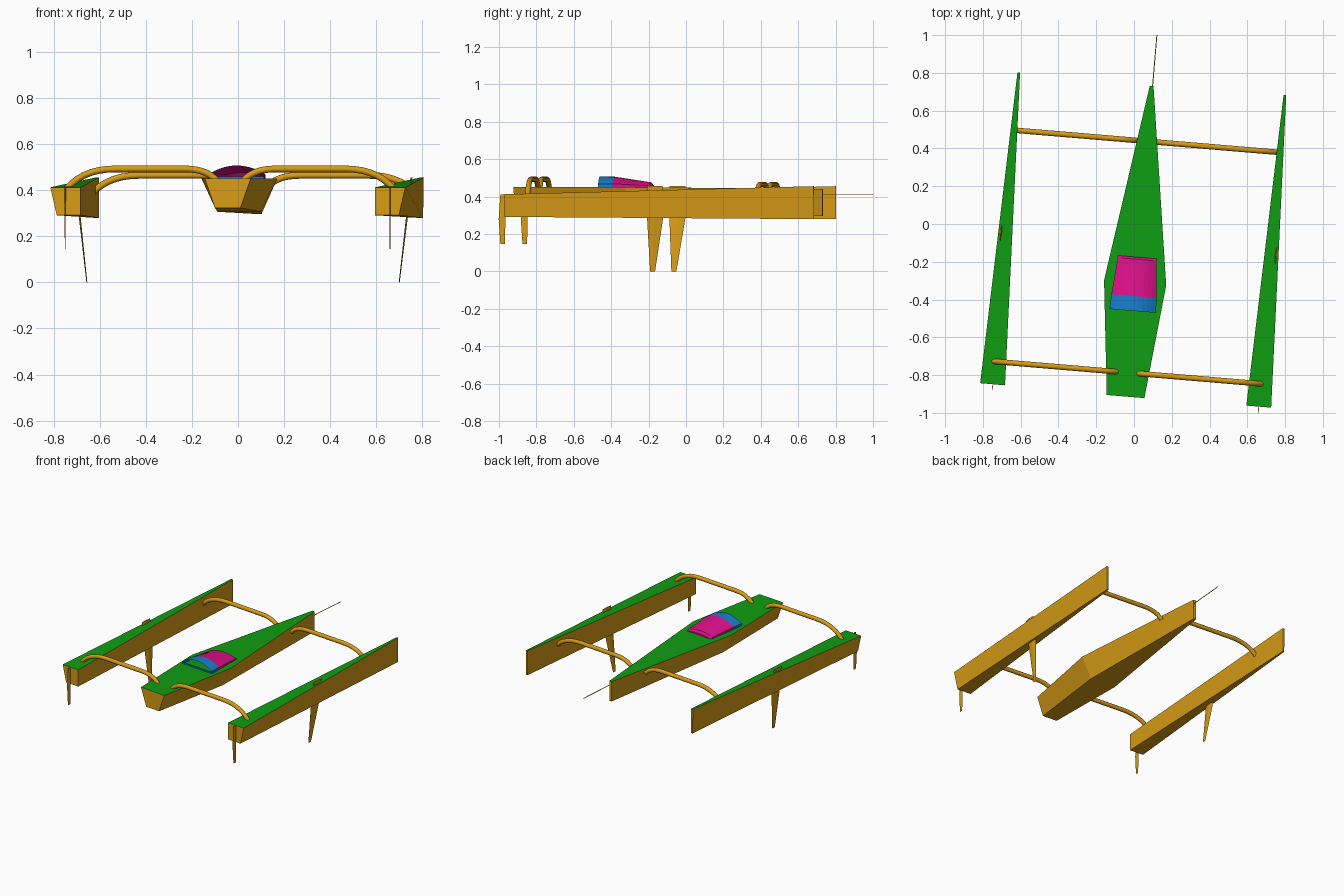
import bpy, bmesh, math
from mathutils import Vector

if "Cube" in bpy.data.objects:
    bpy.data.objects.remove(bpy.data.objects["Cube"])

YAW = math.radians(4.8)      # whole boat is turned slightly clockwise
C, S = math.cos(YAW), math.sin(YAW)
CENTRE = 0.032               # sideways offset of the middle hull
SPACING = 0.707              # middle hull to side hull


def mat(name, rgb):
    m = bpy.data.materials.new(name)
    m.diffuse_color = (*rgb, 1)
    m.use_nodes = True
    m.node_tree.nodes["Principled BSDF"].inputs["Base Color"].default_value = m.diffuse_color
    return m


GOLD = mat("golden_yellow", (0.68, 0.33, 0.008))
GREEN = mat("deck_green", (0.005, 0.34, 0.006))
PINK = mat("canopy_pink", (0.72, 0.005, 0.25))
BLUE = mat("canopy_blue", (0.009, 0.21, 0.62))


def P(u, v, z):
    """Boat coordinates (sideways, forward, up) to world."""
    u += CENTRE
    return Vector((u * C + v * S, -u * S + v * C, z))


def loft(name, rings, mats, rule=None, caps=(True, True), closed=True, smooth=False):
    """Skin a list of rings of points; rule(face) picks the material."""
    bm = bmesh.new()
    rows = [[bm.verts.new(P(*p)) for p in r] for r in rings]
    n = len(rows[0])
    for a, b in zip(rows, rows[1:]):
        for i in range(n if closed else n - 1):
            j = (i + 1) % n
            bm.faces.new((a[i], a[j], b[j], b[i]))
    if caps[0]:
        bm.faces.new(rows[0][::-1])
    if caps[1]:
        bm.faces.new(rows[-1])
    bmesh.ops.recalc_face_normals(bm, faces=bm.faces)
    if not closed and sum(f.normal.z * f.calc_area() for f in bm.faces) < 0:
        bmesh.ops.reverse_faces(bm, faces=bm.faces)
    for f in bm.faces:
        f.smooth = smooth
        if rule:
            f.material_index = rule(f)
    me = bpy.data.meshes.new(name)
    bm.to_mesh(me)
    bm.free()
    for m in mats:
        me.materials.append(m)
    if smooth:
        me.set_sharp_from_angle(angle=math.radians(40))
    ob = bpy.data.objects.new(name, me)
    bpy.context.scene.collection.objects.link(ob)
    return ob


def deck_rule(f):
    return 1 if f.normal.z > 0.9 else 0


def hull_ring(v, w, zt, wb, zb):
    return [(-w, v, zt), (w, v, zt), (wb, v, zb), (-wb, v, zb)]


# Middle hull: stern, widest section, bow
loft("main_hull", [hull_ring(-0.914, 0.10, 0.45, 0.055, 0.322),
                   hull_ring(-0.31, 0.165, 0.45, 0.095, 0.306),
                   hull_ring(0.736, 0.010, 0.44, 0.009, 0.296)],
     [GOLD, GREEN], deck_rule)


def quad(t):
    """Quadratic Bezier weights."""
    return (1 - t) ** 2, 2 * t * (1 - t), t * t


def bezier(a, b, c, steps=7):
    out = []
    for i in range(steps + 1):
        w = quad(i / steps)
        out.append(Vector((sum(w[k] * (a, b, c)[k][0] for k in range(3)),
                           sum(w[k] * (a, b, c)[k][1] for k in range(3)))))
    return out


# Arched beam path (sideways, up)
PATH = (bezier((0.058, 0.44), (0.10, 0.492), (0.20, 0.492)) +
        bezier((0.50, 0.492), (0.64, 0.492), (0.712, 0.405)))


def beam(name, side, v, drop, r=0.0145, sides=12):
    rings = []
    for i, p in enumerate(PATH):
        d = (PATH[min(i + 1, len(PATH) - 1)] - PATH[max(i - 1, 0)]).normalized()
        nrm = Vector((-d.y, d.x))
        ring = []
        for k in range(sides):
            a = 2 * math.pi * k / sides
            q = p + nrm * (r * math.cos(a))
            ring.append((side * q.x, v + r * math.sin(a), q.y - drop))
        rings.append(ring)
    loft(name, rings, [GOLD], smooth=True)


for side, tag in ((-1, "left"), (1, "right")):
    # Side hull: upright inner wall, sloping outer wall, deck rising to the bow
    def ama(v, w, zt, slant, zb):
        return [(side * (SPACING + o), v, z) for o, z in
                ((-w, zt), (w, zt), (w - slant, zb), (-w, zb))]
    loft(tag + "_side_hull", [ama(-0.908, 0.066, 0.412, 0.028, 0.291),
                              ama(0.748, 0.007, 0.455, 0.003, 0.279)],
         [GOLD, GREEN], deck_rule)

    # Beams joining side hull to middle hull
    beam(tag + "_stern_beam", side, -0.787, 0)
    beam(tag + "_bow_beam", side, 0.442, 0.028)

    # Leaning daggerboard passing through the side hull
    def board(u, v0, v1, z, t):
        m = (v0 + v1) / 2
        return [(side * u, v0, z), (side * (u + t), m, z),
                (side * u, v1, z), (side * (u - t), m, z)]
    loft(tag + "_daggerboard", [board(0.680, -0.133, -0.106, 0.0, 0.002),
                                board(0.712, -0.146, -0.061, 0.28, 0.004),
                                board(0.732, -0.146, -0.061, 0.455, 0.004)], [GOLD])

    # Rudder on the transom
    loft(tag + "_rudder", [board(0.707, -0.934, -0.909, 0.145, 0.0015),
                           board(0.707, -0.943, -0.907, 0.28, 0.0025),
                           board(0.707, -0.934, -0.907, 0.412, 0.0025)], [GOLD])

# Bow pole
R = 0.0025
loft("bow_pole", [[(0.005 + R * math.cos(a * math.pi / 3), v, 0.412 + R * math.sin(a * math.pi / 3))
                   for a in range(6)] for v in (0.72, 1.007)], [GOLD])


# Arched canopy, open to the stern: blue band, then pink sloping to the front
def arch(v, w, edge, top, n=10):
    pts = [(-w, v, 0.448)]
    for i in range(n + 1):
        x = -1 + 2 * i / n
        pts.append((w * x, v, edge + (top - edge) * (1 - x * x)))
    return pts + [(w, v, 0.448)]


SPLIT_Y = -0.38
loft("canopy", [arch(-0.459, 0.123, 0.468, 0.507),
                arch(-0.381, 0.120, 0.468, 0.506),
                arch(-0.185, 0.103, 0.457, 0.476),
                arch(-0.173, 0.102, 0.449, 0.460)],
     [PINK, BLUE],
     lambda f: 1 if f.calc_center_median().dot(Vector((S, C, 0))) < SPLIT_Y else 0,
     caps=(False, True), closed=False)

# Low sill across the canopy opening
loft("canopy_sill", [[(u, -0.456, 0.448), (u, -0.450, 0.448), (u, -0.450, 0.460), (u, -0.456, 0.460)]
                     for u in (-0.12, 0.12)], [BLUE])
